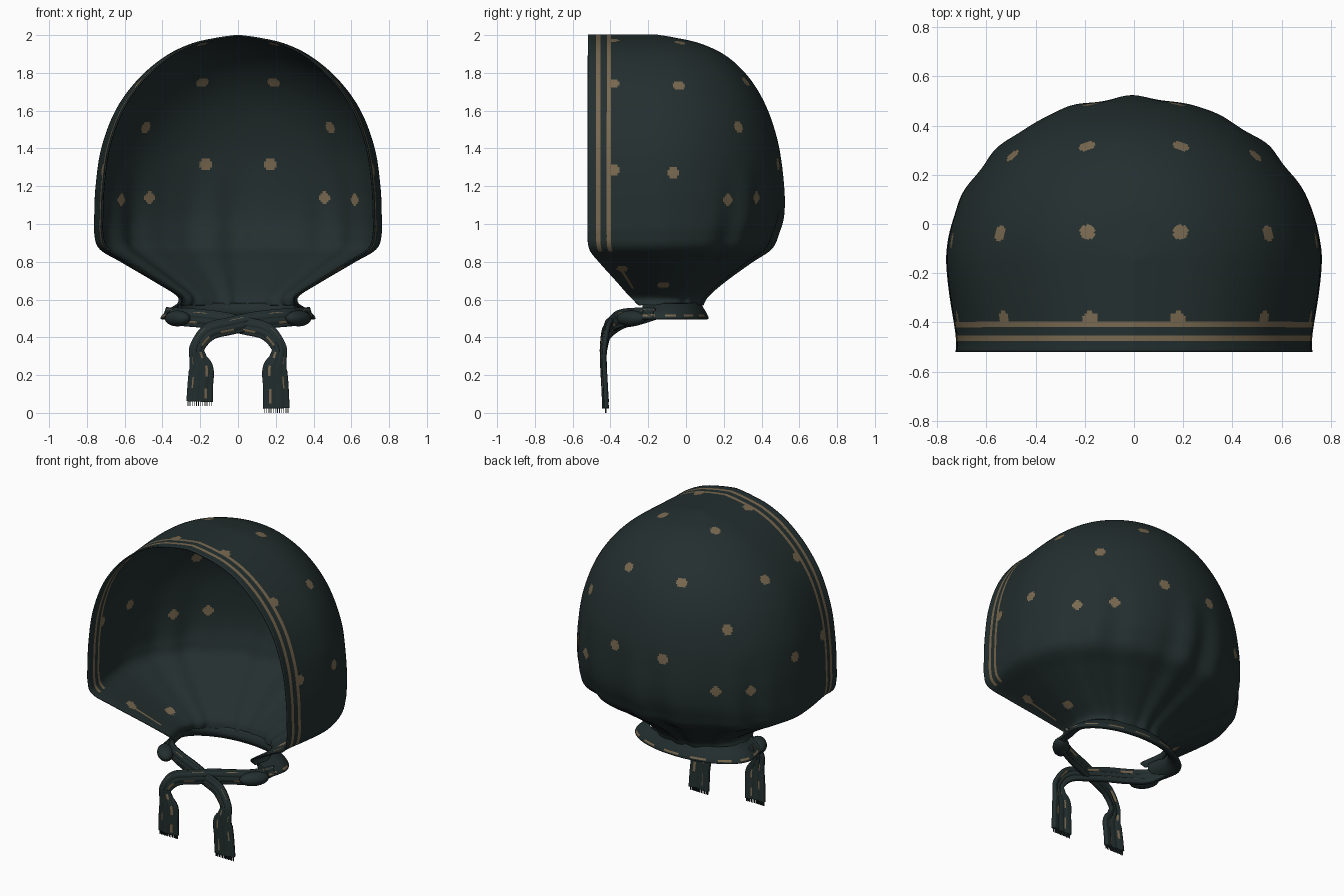
import bpy, bmesh, math
from mathutils import Vector

if "Cube" in bpy.data.objects:
    bpy.data.objects.remove(bpy.data.objects["Cube"])


def material(name, rgb):
    m = bpy.data.materials.new(name)
    m.diffuse_color = (*rgb, 1)
    m.use_nodes = True
    m.node_tree.nodes["Principled BSDF"].inputs["Base Color"].default_value = m.diffuse_color
    return m


CLOTH = material("dark green cloth", (0.017, 0.028, 0.028))
TAN = material("tan print", (0.19, 0.14, 0.08))


def spline(pts, n):
    """Catmull-Rom through tuples of any size, n + 1 samples."""
    out, last = [], len(pts) - 1
    for k in range(n + 1):
        t = k / n * last
        i = min(int(t), last - 1)
        u = t - i
        a, b, c, d = (pts[min(max(j, 0), last)] for j in range(i - 1, i + 3))
        out.append([0.5 * (2 * q + (r - p) * u + (2 * p - 5 * q + 4 * r - s) * u * u
                           + (3 * q - p - 3 * r + s) * u ** 3)
                    for p, q, r, s in zip(a, b, c, d)])
    return out


def grid_object(name, rows, rule, thick):
    """Skin a grid of points; rule(row, column, centre) says where the print is."""
    bm = bmesh.new()
    vs = [[bm.verts.new(p) for p in row] for row in rows]
    for i in range(len(rows) - 1):
        for j in range(len(rows[0]) - 1):
            f = bm.faces.new((vs[i][j], vs[i][j + 1], vs[i + 1][j + 1], vs[i + 1][j]))
            f.smooth = True
            f.material_index = int(rule(i, j, f.calc_center_median()))
    bmesh.ops.remove_doubles(bm, verts=bm.verts, dist=0.0002)
    bmesh.ops.recalc_face_normals(bm, faces=bm.faces)
    me = bpy.data.meshes.new(name)
    bm.to_mesh(me)
    bm.free()
    me.materials.append(CLOTH)
    me.materials.append(TAN)
    ob = bpy.data.objects.new(name, me)
    bpy.context.collection.objects.link(ob)
    if thick:
        s = ob.modifiers.new("thickness", 'SOLIDIFY')
        s.thickness, s.offset = thick, 0
    return ob


SIDE, ARC = 33, 200


def section(z, w, back, front, yc=-0.15, pleat=0.0):
    """Horizontal U: right front edge, round the back, to left front edge."""
    right = []
    for j in range(SIDE):
        q = 1 - j / SIDE
        narrow = 0.075 * q ** 1.5 - 0.025 * q ** 8
        right.append(Vector((w * (1 - narrow), yc + (front - yc) * q, z)))
    arc = []
    for j in range(ARC + 1):
        a = math.pi * j / ARC
        fold = 1 + pleat * math.sin(a) * (math.cos(16 * a) + 0.5 * math.cos(23 * a + 1))
        arc.append(Vector((w * math.cos(a) * fold, yc + (back - yc) * math.sin(a) * fold, z)))
    left = [Vector((-p.x, p.y, p.z)) for p in reversed(right)]
    return right + arc + left


# Scarf hood: height, half width, back y, front y
profile = [(1.998, 0, -.15, -.52), (1.983, .11, -.06, -.52), (1.95, .25, .08, -.52),
           (1.88, .39, .22, -.52), (1.76, .53, .34, -.52), (1.6, .645, .43, -.52),
           (1.4, .72, .49, -.52), (1.2, .75, .51, -.52), (1.05, .757, .505, -.52),
           (.95, .757, .475, -.52), (.87, .73, .435, -.513), (.8, .615, .335, -.46),
           (.7, .445, .2, -.37), (.62, .32, .11, -.3), (.57, .32, .082, -.25)]
rows = []
for z, w, b, f in spline(profile, 190):
    amount = 0.02 * max(0, min(1, (1.35 - z) / 0.5))
    rows.append(section(z, max(w, 0), b, f, pleat=amount))

# Printed dots, mirrored and snapped to the cloth
half_dots = [(.19, .32, 1.76), (.5, .29, 1.52), (.18, .5, 1.31), (.45, .34, 1.14),
             (.61, .21, 1.13), (.19, -.03, 1.97), (.56, -.03, 1.74), (.74, -.07, 1.27),
             (.18, -.385, 1.97), (.51, -.385, 1.73), (.71, -.39, 1.29), (.42, -.12, .66),
             (.56, -.34, .74)]
points = [p for row in rows for p in row]
dots = []
for x, y, z in half_dots:
    for s in (1, -1):
        c = Vector((s * x, y, z))
        dots.append(min(points, key=lambda p: (p - c).length_squared))


def hood_print(i, j, c):
    k = min(j, 2 * SIDE + ARC - 1 - j)          # columns counted from the front edge
    if k in (4, 5) and c.z > 0.86:
        return True
    if k in (9, 10) and (c.z > 0.86 or 0.66 < c.z < 0.76):
        return True
    return any((c - d).length_squared < 0.031 ** 2 for d in dots)


grid_object("scarf_hood", rows, hood_print, 0.008)

# Rolled collar round the neck
collar = [(.582, .315, .078), (.56, .35, .09), (.535, .385, .105), (.505, .41, .12),
          (.495, .40, .11), (.505, .36, .08), (.54, .32, .06), (.582, .315, .078)]
collar_rows = [section(z, w, b, -.23, -.1) for z, w, b in spline(collar, 20)]
grid_object("neck_collar", collar_rows,
            lambda i, j, c: i == 7 and j % 30 < 17, 0)


# Crossed ties with hanging tails
def tie(name, side, lag, end):
    path = [(.38, -.17, .53, .05), (.31, -.28, .51, .085), (.2, -.34, .50, .09),
            (.08, -.375, .485, .09), (-.04, -.405, .46, .085), (-.15, -.43, .43, .085),
            (-.215, -.442, .35, .07), (-.212, -.442, .29, .085), (-.195, -.44, .23, .125),
            (-.20, -.435, .14, .13), (-.203, -.43, end, .135)]
    pts = spline(path, 100)
    grid = []
    for i, (x, y, z, w) in enumerate(pts):
        a, b = pts[max(i - 1, 0)], pts[min(i + 1, 100)]
        across = Vector((b[2] - a[2], 0, a[0] - b[0])).normalized()
        row = []
        for k in range(13):
            u = k / 12 - 0.5
            p = Vector((x, y + lag * max(0, 1 - i / 70), z)) + across * u * w
            p.y += 0.05 * u * u + 0.003 * math.cos(u * 20)
            row.append(Vector((side * p.x, p.y, p.z)))
        grid.append(row)
    grid_object(name, grid,
                lambda i, j, c: (j == 3 and i % 13 < 6) or (j == 9 and i % 17 < 6), 0.024)
    # Fringe threads along the tail end
    bm = bmesh.new()
    for k in range(12):
        c = grid[-1][0].lerp(grid[-1][-1], (k + 0.5) / 12)
        vs = bmesh.ops.create_cube(bm, size=1)["verts"]
        for v in vs:
            v.co = Vector((v.co.x * 0.004 + c.x, v.co.y * 0.008 - 0.425,
                           v.co.z * 0.028 + end - 0.010))
    me = bpy.data.meshes.new(name + "_fringe")
    bm.to_mesh(me)
    bm.free()
    me.materials.append(CLOTH)
    bpy.context.collection.objects.link(bpy.data.objects.new(name + "_fringe", me))


tie("front_tie", 1, -0.005, 0.06)
tie("rear_tie", -1, 0.035, 0.024)

# Bunched cloth where the ties leave the collar
for side, label in ((1, "right"), (-1, "left")):
    bpy.ops.mesh.primitive_uv_sphere_add(segments=24, ring_count=14, radius=1,
                                         location=(side * .32, -.29, .50),
                                         rotation=(0, 0, side * 0.9))
    ob = bpy.context.object
    ob.name = label + "_gather"
    ob.scale = (.09, .05, .042)
    ob.data.materials.append(CLOTH)
    bpy.ops.object.shade_smooth()
